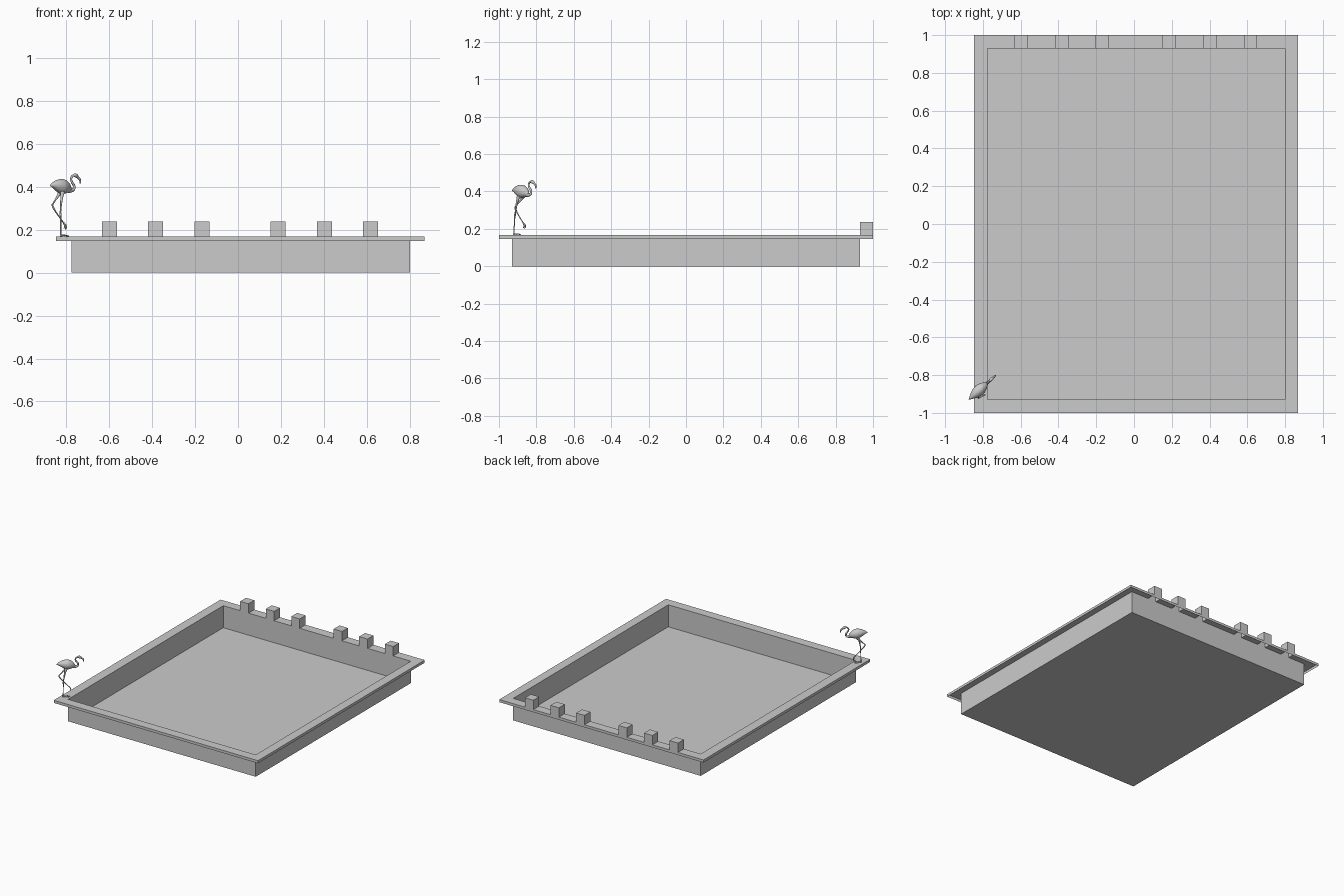
import bpy, bmesh, math
from mathutils import Vector

if "Cube" in bpy.data.objects:
    bpy.data.objects.remove(bpy.data.objects["Cube"])

# ---------- helpers ----------
def finish(name, bm, smooth=False):
    bmesh.ops.remove_doubles(bm, verts=bm.verts, dist=1e-5)
    bmesh.ops.recalc_face_normals(bm, faces=bm.faces)
    me = bpy.data.meshes.new(name)
    bm.to_mesh(me)
    bm.free()
    ob = bpy.data.objects.new(name, me)
    bpy.context.collection.objects.link(ob)
    if smooth:
        for p in me.polygons:
            p.use_smooth = True
    return ob

def quad(bm, *cos):
    bm.faces.new([bm.verts.new(c) for c in cos])

def corners(x0, x1, y0, y1, z):
    return [(x0, y0, z), (x1, y0, z), (x1, y1, z), (x0, y1, z)]

def band(bm, low, high):
    for i in range(4):
        j = (i + 1) % 4
        quad(bm, low[i], low[j], high[j], high[i])

# ---------- pool dimensions ----------
OX0, OX1, OY = -0.847, 0.868, 1.0       # rim outside
IX0, IX1, IY = -0.775, 0.80, 0.93       # basin
Z_LIP, Z_TOP, Z_BLOCK = 0.147, 0.167, 0.238
W = 0.07
blocks = [(x, x + W) for x in (-0.633, -0.418, -0.203, 0.152, 0.367, 0.582)]

# basin: thin open tray
bm = bmesh.new()
floor = corners(IX0, IX1, -IY, IY, 0)
quad(bm, *floor)
band(bm, floor, corners(IX0, IX1, -IY, IY, Z_TOP))
finish("pool_basin", bm)

# rim: flat top with a thin turned-down lip, open under the blocks
bm = bmesh.new()
outer = corners(OX0, OX1, -OY, OY, Z_TOP)
quad(bm, *corners(OX0, OX1, -OY, -IY, Z_TOP))
quad(bm, *corners(OX0, IX0, -IY, IY, Z_TOP))
quad(bm, *corners(IX1, OX1, -IY, IY, Z_TOP))
cuts = [OX0] + [x for b in blocks for x in b] + [OX1]
for a, b in zip(cuts[::2], cuts[1::2]):
    quad(bm, *corners(a, b, IY, OY, Z_TOP))
band(bm, corners(OX0, OX1, -OY, OY, Z_LIP), outer)
finish("pool_rim", bm)

# starting blocks along the back edge, hollow below
for n, (a, b) in enumerate(blocks):
    bm = bmesh.new()
    top = corners(a, b, IY, OY, Z_BLOCK)
    quad(bm, *top)
    band(bm, corners(a, b, IY, OY, Z_TOP), top)
    finish(f"starting_block_{n + 1}", bm)

# ---------- wading bird on the front left corner ----------
ANG = math.radians(42)
FWD = Vector((math.cos(ANG), math.sin(ANG), 0))
SIDE = Vector((-math.sin(ANG), math.cos(ANG), 0))
ORIGIN = Vector((-0.82, -0.88, 0))

def place(u, v, z):
    return ORIGIN + FWD * u + SIDE * v + Vector((0, 0, z))

def spline(keys, steps):
    """Catmull-Rom through tuples of any length."""
    k = [keys[0]] + keys + [keys[-1]]
    out = []
    for i in range(1, len(k) - 2):
        for s in range(steps):
            t = s / steps
            out.append([0.5 * (2 * b + (c - a) * t + (2 * a - 5 * b + 4 * c - d) * t * t
                               + (3 * b - a - 3 * c + d) * t ** 3)
                        for a, b, c, d in zip(*k[i - 1:i + 3])])
    return out + [list(keys[-1])]

def loft(name, keys, steps=4, sides=12):
    """keys: (forward, side, height, half width, half depth)"""
    pts = spline(keys, steps)
    pos = [place(*p[:3]) for p in pts]
    bm = bmesh.new()
    rings = []
    for i, p in enumerate(pts):
        tan = (pos[min(i + 1, len(pos) - 1)] - pos[max(i - 1, 0)]).normalized()
        side = (SIDE - tan * SIDE.dot(tan)).normalized()
        nor = tan.cross(side)
        rw, rd = max(p[3], 0.0004), max(p[4], 0.0004)
        rings.append([bm.verts.new(pos[i] + side * rw * math.cos(a) + nor * rd * math.sin(a))
                      for a in (2 * math.pi * s / sides for s in range(sides))])
    for r, q in zip(rings, rings[1:]):
        for s in range(sides):
            t = (s + 1) % sides
            bm.faces.new((r[s], r[t], q[t], q[s]))
    bm.faces.new(rings[0])
    bm.faces.new(rings[-1])
    return finish(name, bm, True)

# body with pointed tail
loft("bird_body", [
    (-0.073, 0, 0.404, 0.002, 0.002), (-0.056, 0, 0.407, 0.011, 0.012),
    (-0.030, 0, 0.406, 0.024, 0.026), (0.000, 0, 0.401, 0.030, 0.035),
    (0.026, 0, 0.395, 0.025, 0.029), (0.044, 0, 0.388, 0.015, 0.017),
    (0.054, 0, 0.383, 0.007, 0.008)], 4, 16)

# S-shaped neck
loft("bird_neck", [
    (0.030, 0, 0.388, 0.014, 0.016), (0.054, 0, 0.381, 0.009, 0.010),
    (0.074, 0, 0.387, 0.0065, 0.007), (0.076, 0, 0.405, 0.006, 0.006),
    (0.064, 0, 0.420, 0.0055, 0.0055), (0.058, 0, 0.436, 0.005, 0.005),
    (0.067, 0, 0.450, 0.005, 0.005), (0.082, 0, 0.452, 0.006, 0.006)])

# head and hooked beak
loft("bird_head", [
    (0.071, 0, 0.451, 0.003, 0.003), (0.080, 0, 0.453, 0.008, 0.008),
    (0.091, 0, 0.450, 0.008, 0.009), (0.100, 0, 0.443, 0.005, 0.006)])
loft("bird_beak", [
    (0.096, 0, 0.446, 0.005, 0.006), (0.108, 0, 0.438, 0.0045, 0.006),
    (0.115, 0, 0.427, 0.0035, 0.005), (0.114, 0, 0.413, 0.001, 0.001)])

# standing leg and folded leg
loft("bird_standing_leg", [
    (-0.006, -0.013, 0.375, 0.010, 0.012), (-0.015, -0.016, 0.350, 0.006, 0.007),
    (-0.026, -0.020, 0.290, 0.0035, 0.0035), (-0.028, -0.022, 0.270, 0.005, 0.005),
    (-0.028, -0.024, 0.250, 0.003, 0.003), (-0.030, -0.026, 0.185, 0.003, 0.003),
    (-0.029, -0.026, 0.170, 0.005, 0.005)], 3, 10)
loft("bird_folded_leg_upper", [
    (0.000, 0.013, 0.375, 0.010, 0.012), (-0.014, 0.011, 0.357, 0.006, 0.007),
    (-0.040, 0.006, 0.332, 0.0035, 0.0035), (-0.056, 0.004, 0.314, 0.004, 0.004)], 3, 10)
loft("bird_folded_leg_lower", [
    (-0.057, 0.004, 0.318, 0.003, 0.003), (-0.050, 0.004, 0.302, 0.0045, 0.0045),
    (-0.030, 0.003, 0.277, 0.003, 0.003), (0.010, 0.002, 0.234, 0.003, 0.003),
    (0.017, 0.002, 0.226, 0.004, 0.004)], 3, 10)

# webbed feet
def foot(name, heel, mid, tip, spread):
    for n, s in enumerate((-1, 0, 1)):
        k = 0.85 if s else 1
        end = [h + (t - h) * k for h, t in zip(heel, tip)]
        end[1] += s * spread
        knuckle = list(mid)
        knuckle[1] += s * spread * 0.5
        loft(f"{name}_toe_{n + 1}", [(*heel, 0.004, 0.004), (*knuckle, 0.004, 0.003),
                                     (*end, 0.0015, 0.0015)], 3, 8)
    bm = bmesh.new()
    ends = [[h + (t - h) * 0.7 for h, t in zip(heel, tip)] for _ in range(2)]
    ends[0][1] -= spread * 0.75
    ends[1][1] += spread * 0.75
    bm.faces.new([bm.verts.new(place(*p)) for p in (heel, *ends)])
    finish(f"{name}_web", bm)

foot("standing_foot", (-0.032, -0.026, 0.172), (-0.008, -0.026, 0.173),
     (0.016, -0.026, 0.169), 0.014)
foot("folded_foot", (0.013, 0.002, 0.232), (0.024, 0.002, 0.218),
     (0.025, 0.002, 0.200), 0.009)
